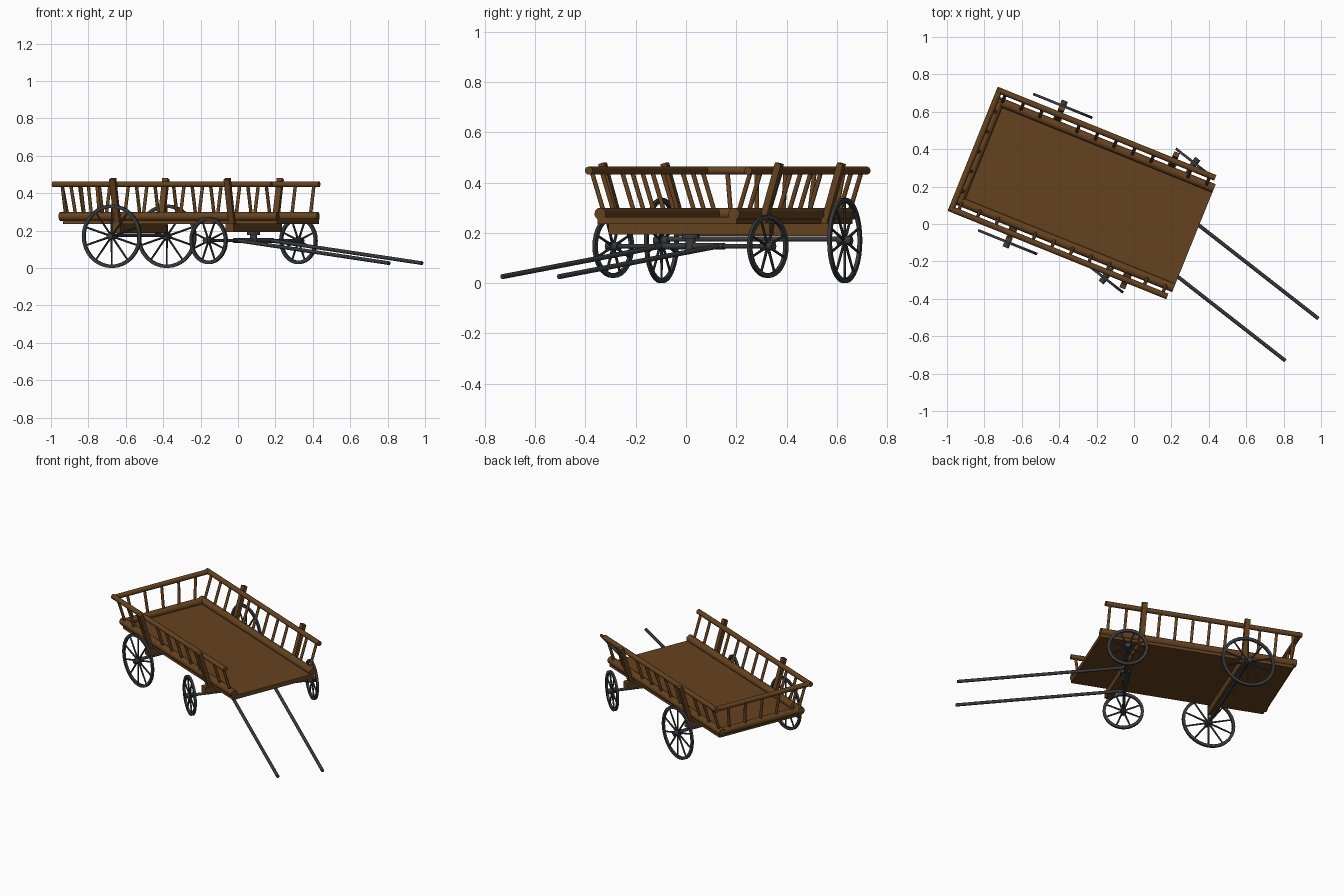
import bpy, bmesh, math
from mathutils import Matrix, Vector

if "Cube" in bpy.data.objects:
    bpy.data.objects.remove(bpy.data.objects["Cube"])


def material(name, rgb):
    m = bpy.data.materials.new(name)
    m.diffuse_color = (*rgb, 1)
    m.use_nodes = True
    m.node_tree.nodes["Principled BSDF"].inputs["Base Color"].default_value = m.diffuse_color
    return m


WOOD = material("wood", (0.13, 0.055, 0.014))
IRON = material("dark_metal", (0.04, 0.042, 0.046))
BODY = Matrix.Translation((0.019, 0.046, 0)) @ Matrix.Rotation(math.radians(-22), 4, 'Z')
STEER = Matrix.Translation((0.083, 0.018, 0)) @ Matrix.Rotation(math.radians(-38), 4, 'Z')


def finish(name, bm, mat, frame):
    bmesh.ops.recalc_face_normals(bm, faces=bm.faces)
    me = bpy.data.meshes.new(name)
    bm.to_mesh(me)
    bm.free()
    me.materials.append(mat)
    ob = bpy.data.objects.new(name, me)
    bpy.context.collection.objects.link(ob)
    ob.matrix_world = frame
    bpy.ops.object.select_all(action='DESELECT')
    ob.select_set(True)
    bpy.context.view_layer.objects.active = ob
    bpy.ops.object.shade_smooth_by_angle(angle=math.radians(40))
    return ob


def add_rod(bm, a, b, r, sides=12, r2=None):
    a, b = Vector(a), Vector(b)
    d = b - a
    m = Matrix.Translation((a + b) / 2) @ d.to_track_quat('Z', 'Y').to_matrix().to_4x4()
    bmesh.ops.create_cone(bm, cap_ends=True, segments=sides, radius1=r,
                          radius2=r if r2 is None else r2, depth=d.length, matrix=m)


def rods(name, parts, mat, frame):
    bm = bmesh.new()
    for p in parts:
        add_rod(bm, *p)
    return finish(name, bm, mat, frame)


def box(name, loc, size, mat, frame, tilt=0):
    bm = bmesh.new()
    m = Matrix.Translation(loc) @ Matrix.Rotation(tilt, 4, 'X') @ Matrix.Diagonal((*size, 1))
    bmesh.ops.create_cube(bm, size=1, matrix=m)
    return finish(name, bm, mat, frame)


def wheel(name, centre, r, spokes, frame):
    bm = bmesh.new()
    c = Vector(centre)
    n, w, ri = 32, 0.007, r - 0.018
    # rim: square section swept round the axle
    rings = []
    for i in range(n):
        a = 2 * math.pi * i / n
        d = Vector((math.cos(a), 0, math.sin(a)))
        rings.append([bm.verts.new(c + d * q + Vector((0, y, 0)))
                      for q, y in ((r, -w), (r, w), (ri, w), (ri, -w))])
    for i in range(n):
        p, q = rings[i], rings[(i + 1) % n]
        for k in range(4):
            bm.faces.new((p[k], q[k], q[(k + 1) % 4], p[(k + 1) % 4]))
    # spokes and hub
    for i in range(spokes):
        a = 2 * math.pi * (i + 0.5) / spokes
        d = Vector((math.cos(a), 0, math.sin(a)))
        add_rod(bm, c + d * 0.01, c + d * (ri + 0.004), 0.006, 8, 0.005)
    add_rod(bm, c - Vector((0, 0.03, 0)), c + Vector((0, 0.03, 0)), 0.017, 16)
    return finish(name, bm, IRON, frame)


# floor and rails
FRONT, REAR = 0.325, -0.91
box("floor", ((FRONT + REAR) / 2, 0, 0.25), (FRONT - REAR, 0.595, 0.028), WOOD, BODY)
LOW, HIGH = 0.276, 0.448
rods("rear_lower_rail", [((REAR, -0.3, LOW), (REAR, 0.3, LOW), 0.023, 16)], WOOD, BODY)
rods("rear_upper_rail", [((-0.935, -0.35, HIGH), (-0.935, 0.35, HIGH), 0.016, 16)], WOOD, BODY)
rods("rear_slats", [((REAR, y * 0.9, LOW), (-0.935, y, HIGH), 0.009)
                    for y in (-0.25, -0.125, 0, 0.125, 0.25)], WOOD, BODY)

for s, side in ((1, "left"), (-1, "right")):
    rods(side + "_lower_rail", [((REAR - 0.02, s * 0.287, LOW), (FRONT, s * 0.287, LOW), 0.024, 16)], WOOD, BODY)
    rods(side + "_upper_rail", [((-0.95, s * 0.342, HIGH), (0.31, s * 0.342, HIGH), 0.016, 16)], WOOD, BODY)
    # slats, leaving gaps where the thick stakes stand
    xs = [0.28 - 0.107 * k for k in range(12) if k not in (2, 8)]
    rods(side + "_slats", [((x, s * 0.287, LOW), (x, s * 0.342, HIGH), 0.009) for x in xs], WOOD, BODY)
    for x, end in ((0.07, "front"), (-0.59, "rear")):
        box(f"{side}_{end}_stake", (x, s * 0.338, 0.338), (0.032, 0.026, 0.29), WOOD, BODY, -s * 0.29)
    # wheels
    wheel(side + "_rear_wheel", (-0.59, s * 0.393, 0.17), 0.17, 10, BODY)
    wheel(side + "_front_wheel", (0, s * 0.39, 0.147), 0.126, 8, STEER)
    # pulling shafts
    rods(side + "_shaft", [((-0.02, s * 0.143, 0.15), (1.033, s * 0.143, 0.026), 0.01, 12)], IRON, STEER)

# bolsters under the floor
box("front_bolster", (0.07, 0, 0.217), (0.045, 0.69, 0.046), WOOD, BODY)
box("rear_bolster", (-0.59, 0, 0.214), (0.045, 0.66, 0.052), WOOD, BODY)

# axles and steering pivot
rods("rear_axle", [((-0.59, -0.42, 0.175), (-0.59, 0.42, 0.175), 0.01)], IRON, BODY)
rods("front_axle", [((0, -0.42, 0.147), (0, 0.42, 0.147), 0.009),
                    ((0, -0.17, 0.147), (0, 0.17, 0.147), 0.013)], IRON, STEER)
rods("steering_pivot", [((0, 0, 0.132), (0, 0, 0.2), 0.02, 16),
                        ((0, 0, 0.178), (0, 0, 0.196), 0.035, 16)], IRON, STEER)
